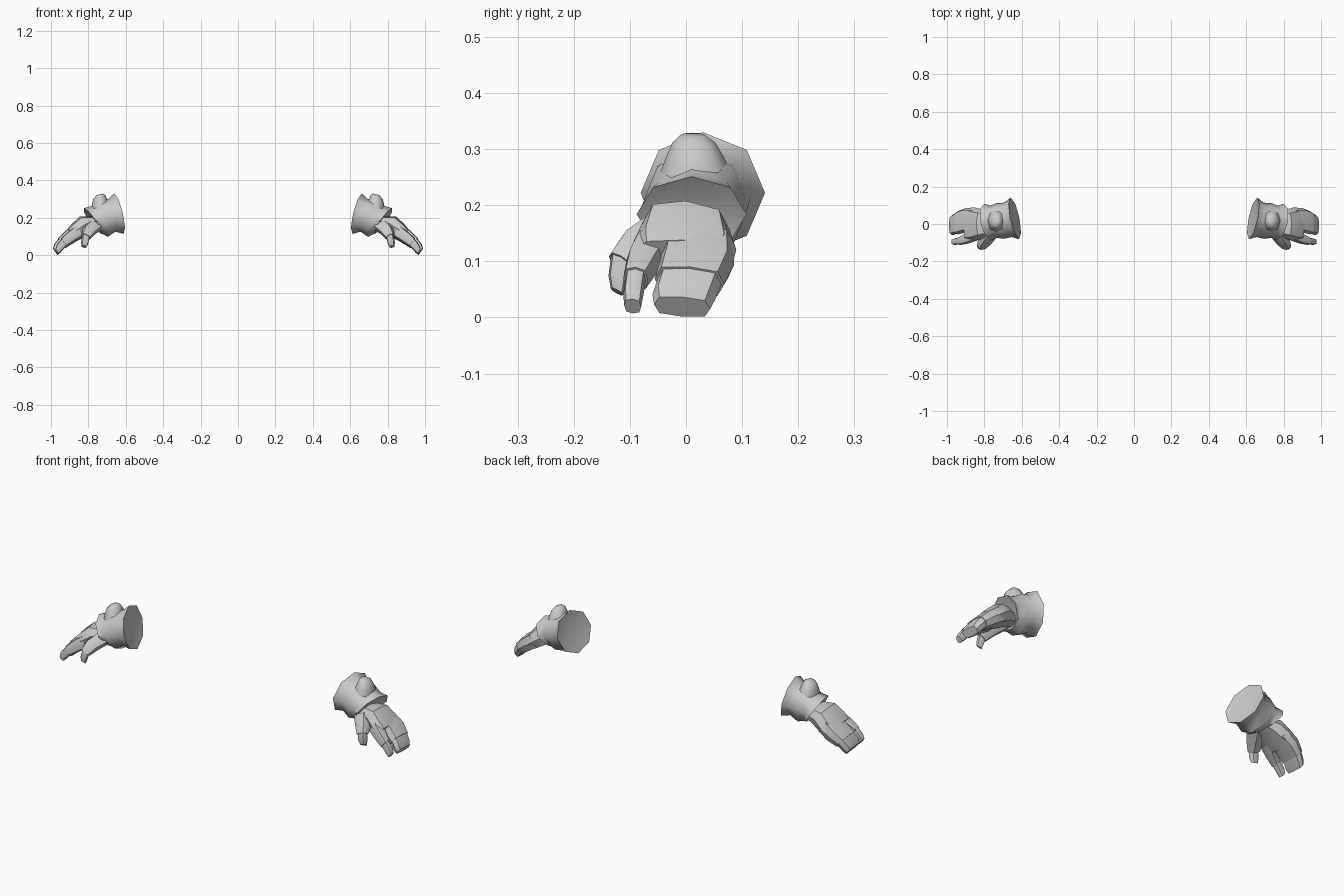
import bpy, bmesh, math
from mathutils import Vector


def loft(name, rows, side, sides=8, power=1.0, dent=0.0, angle=38):
    """Skin rings (x, y, z, tilt, half_thickness, half_width) and mirror across x."""
    side = Vector(side).normalized()
    bm = bmesh.new()
    rings = []
    for x, y, z, tilt, t, w in rows:
        a = math.radians(tilt)
        up = Vector((math.sin(a), 0, math.cos(a)))
        ring = []
        for i in range(sides):
            b = 2 * math.pi * i / sides
            u, v = math.cos(b), math.sin(b)
            u = math.copysign(abs(u) ** power, u)
            v = math.copysign(abs(v) ** power, v)
            ring.append(bm.verts.new(Vector((x, y, z)) + up * t * u + side * w * v))
        rings.append(ring)
    for r0, r1 in zip(rings, rings[1:]):
        for i in range(sides):
            j = (i + 1) % sides
            bm.faces.new((r0[i], r0[j], r1[j], r1[i]))
    # First cap is a fan that can sink inwards, last cap is flat
    mid = sum((v.co for v in rings[0]), Vector()) / sides
    hub = bm.verts.new(mid + Vector((dent, 0, 0)))
    for i in range(sides):
        bm.faces.new((hub, rings[0][(i + 1) % sides], rings[0][i]))
    bm.faces.new(rings[-1])
    finish(name, bm, angle)


def finish(name, bm, angle):
    bmesh.ops.recalc_face_normals(bm, faces=bm.faces)
    me = bpy.data.meshes.new(name)
    bm.to_mesh(me)
    bm.free()
    ob = bpy.data.objects.new(name, me)
    bpy.context.collection.objects.link(ob)
    bpy.ops.object.select_all(action='DESELECT')
    ob.select_set(True)
    bpy.context.view_layer.objects.active = ob
    bpy.ops.object.shade_smooth_by_angle(angle=math.radians(angle))
    mod = ob.modifiers.new("mirror", 'MIRROR')
    mod.use_axis[0] = True
    mod.use_mirror_merge = False


# Flared glove cuff with a turned-out lip at the wrist
loft("cuff", [
    (.637, .030, .222, 13, .111, .113),
    (.674, .022, .213, 12, .090, .094),
    (.715, .016, .198, 11, .102, .097),
    (.752, .012, .187, 22, .082, .088),
    (.780, .010, .184, 33, .080, .100),
    (.768, .008, .180, 33, .055, .070),
], (.2, 1, 0), dent=.02, angle=50)

# Rounded knob on top of the cuff
loft("cuff_knob", [
    (.735, .018, .240, -60, .060, .070),
    (.742, .016, .285, -65, .044, .052),
    (.742, .014, .312, -70, .034, .038),
    (.740, .012, .325, -75, .016, .022),
], (0, 1, 0), angle=60)

# Palm
loft("palm", [
    (.755, .000, .170, 37, .045, .060),
    (.810, .000, .163, 37, .056, .078),
    (.860, -.002, .128, 37, .048, .092),
    (.888, -.004, .106, 37, .040, .088),
], (0, 1, -.08), power=.8)

# Joined fingers, index finger and thumb: glove sleeve, stepped hem, bare tip
loft("joined_fingers", [
    (.850, .022, .133, 37, .042, .062),
    (.900, .020, .098, 37, .040, .066),
    (.943, .006, .064, 37, .033, .062),
    (.943, .006, .064, 37, .029, .057),
    (.966, -.004, .036, 37, .028, .056),
    (.976, -.007, .019, 37, .022, .050),
], (0, 1, -.08), power=.6)

loft("index_finger", [
    (.845, -.055, .130, 37, .036, .036),
    (.890, -.076, .100, 37, .032, .030),
    (.930, -.090, .068, 37, .027, .022),
    (.930, -.090, .068, 37, .023, .018),
    (.955, -.094, .040, 37, .022, .018),
    (.967, -.095, .020, 37, .016, .015),
], (0, 1, -.08), power=.7)

loft("thumb", [
    (.765, -.035, .155, 62, .040, .045),
    (.795, -.082, .130, 62, .037, .036),
    (.814, -.117, .098, 62, .026, .024),
    (.814, -.117, .098, 62, .021, .020),
    (.820, -.123, .066, 70, .020, .018),
    (.824, -.123, .046, 75, .014, .013),
], (-.28, -.85, .45), power=.75)
